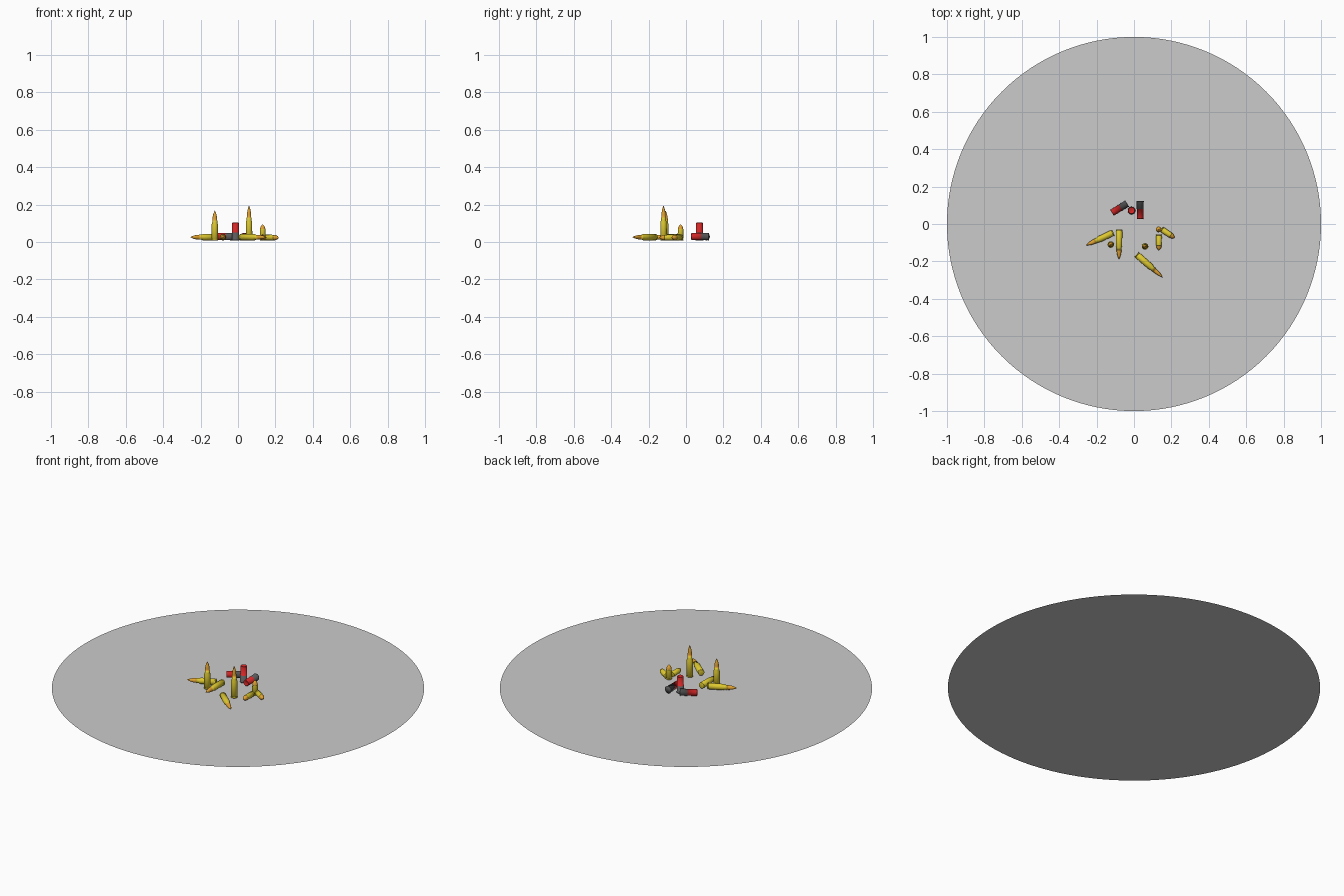
import bpy, bmesh, math
from mathutils import Vector, Matrix

if "Cube" in bpy.data.objects:
    bpy.data.objects.remove(bpy.data.objects["Cube"])


def material(name, rgb):
    m = bpy.data.materials.new(name)
    m.diffuse_color = (*rgb, 1)
    m.use_nodes = True
    m.node_tree.nodes["Principled BSDF"].inputs["Base Color"].default_value = m.diffuse_color
    return m


BRASS = material("brass", (0.72, 0.58, 0.03))
COPPER = material("copper", (0.75, 0.36, 0.03))
RED = material("red_plastic", (0.65, 0.02, 0.02))
STEEL = material("dark_steel", (0.10, 0.10, 0.10))


def lathe(name, profile, mats, split, base, tip_dir, seg=24):
    """Spin an (r, z) profile, then aim its axis along tip_dir from base."""
    bm = bmesh.new()
    rings = []
    for r, z in profile:
        if r == 0:
            rings.append([bm.verts.new((0, 0, z))])
        else:
            rings.append([bm.verts.new((r * math.cos(2 * math.pi * i / seg),
                                        r * math.sin(2 * math.pi * i / seg), z))
                          for i in range(seg)])
    for k, (a, b) in enumerate(zip(rings, rings[1:])):
        for i in range(seg):
            j = (i + 1) % seg
            if len(a) == 1:
                vs = (a[0], b[j], b[i])
            elif len(b) == 1:
                vs = (a[i], a[j], b[0])
            else:
                vs = (a[i], a[j], b[j], b[i])
            f = bm.faces.new(vs)
            f.material_index = int(k >= split)
            f.smooth = True
    for e in bm.edges:
        if len(e.link_faces) == 2 and e.calc_face_angle() > math.radians(35):
            e.smooth = False
    me = bpy.data.meshes.new(name)
    bm.to_mesh(me)
    bm.free()
    for m in mats:
        me.materials.append(m)
    ob = bpy.data.objects.new(name, me)
    bpy.context.collection.objects.link(ob)
    turn = Vector((0, 0, 1)).rotation_difference(Vector(tip_dir).normalized())
    ob.matrix_world = Matrix.Translation(base) @ turn.to_matrix().to_4x4()


def cartridge(r, case, shoulder, neck, total):
    """Rimmed case with extractor groove, shoulder, neck and ogive bullet."""
    p = [(0, 0), (r * .9, 0), (r, .001), (r, .004), (r * .82, .005), (r * .82, .007),
         (r, .010), (r * .96, case), (neck, shoulder)]
    split = len(p) + 1
    top = shoulder + (0.012 if neck < r * .9 else 0.001)
    p += [(neck, top), (neck * .95, top)]
    for t in (.2, .4, .6, .8, .93):
        p.append((neck * .95 * (1 - t ** 2.2), top + (total - top) * t))
    return p + [(0, total)], split


MEDIUM = cartridge(.0175, .085, .095, .0135, .160)
LONG = cartridge(.0175, .098, .110, .0125, .187)
SHORT = cartridge(.0155, .058, .059, .0148, .086)
SHELL = ([(0, 0), (.0205, 0), (.0205, .003), (.019, .004), (.019, .042), (.0182, .042),
          (.0182, .091), (.016, .095), (.012, .092), (0, .091)], 4)

# Ground disc
bpy.ops.mesh.primitive_circle_add(vertices=128, radius=1, fill_type='NGON')
bpy.context.object.name = "ground_disc"

UP = (0, 0, 1)
LAY = .026
FLOOR = .009
# name, shape, base point, pointing direction
rounds = [
    ("medium_round_standing", MEDIUM, (-.124, -.110, FLOOR), UP),
    ("medium_round_lying_a", MEDIUM, (-.080, -.030, LAY), (0, -1, 0)),
    ("medium_round_lying_b", MEDIUM, (-.110, -.046, LAY), (-.150, -.070, 0)),
    ("long_round_standing", LONG, (.059, -.120, FLOOR), UP),
    ("long_round_lying", LONG, (.014, -.163, LAY), (.139, -.122, 0)),
    ("short_round_standing", SHORT, (.132, -.029, FLOOR), UP),
    ("short_round_lying_a", SHORT, (.133, -.056, LAY - .002), (0, -1, 0)),
    ("short_round_lying_b", SHORT, (.146, -.027, LAY - .002), (.072, -.048, 0)),
]
for name, (prof, split), base, d in rounds:
    lathe(name, prof, (BRASS, COPPER), split, base, d)

# Shotgun shells
for name, base, d in [
    ("shell_standing", (-.013, .072, FLOOR), UP),
    ("shell_lying_a", (.033, .122, LAY + .003), (0, -1, 0)),
    ("shell_lying_b", (-.037, .110, LAY + .003), (-.08, -.05, 0)),
]:
    lathe(name, SHELL[0], (STEEL, RED), SHELL[1], base, d)
